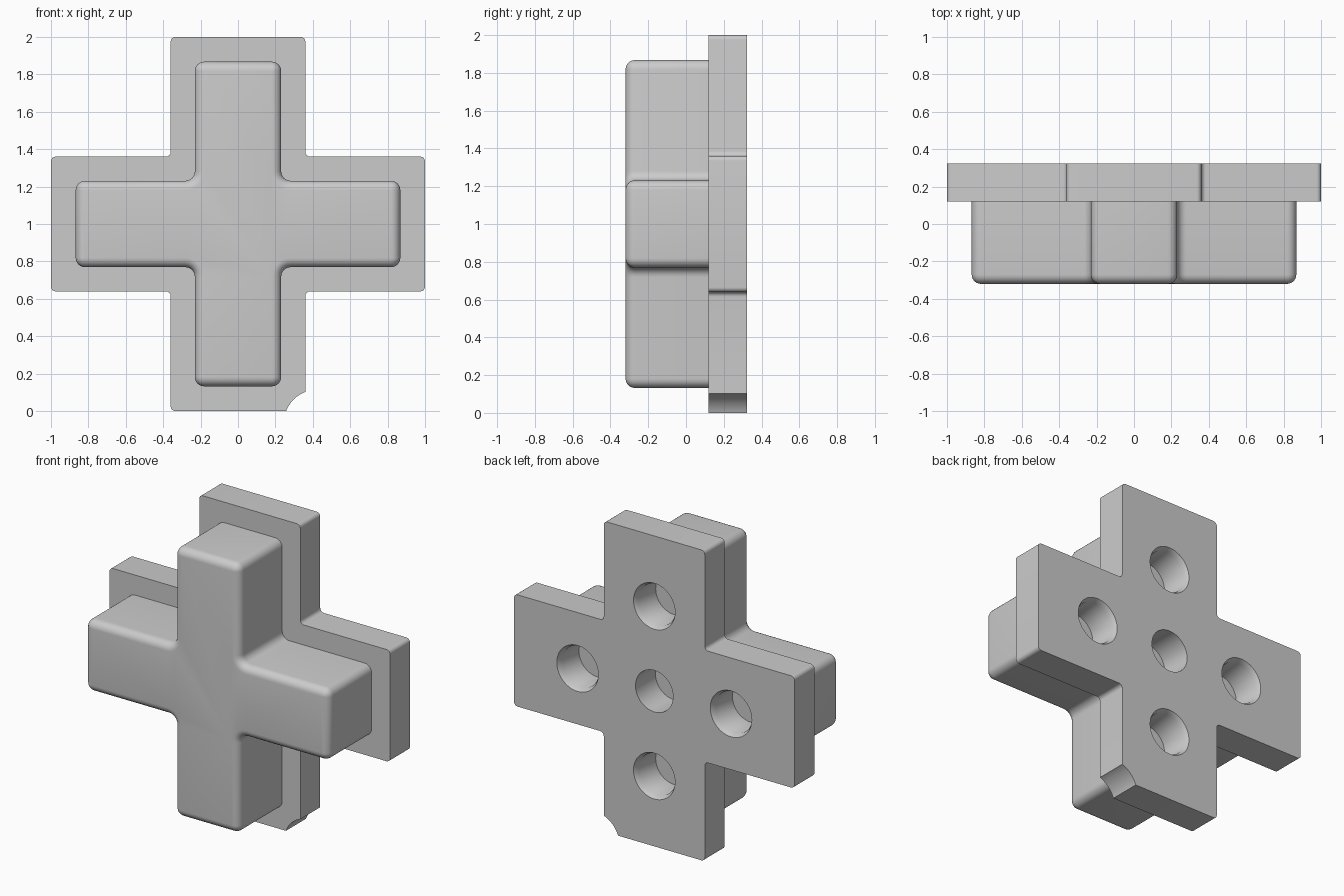
import bpy
import bmesh
from math import sin, cos, pi, radians

cube = bpy.data.objects.get("Cube")
if cube:
    bpy.data.objects.remove(cube, do_unlink=True)

grey = bpy.data.materials.new("light_grey")
grey.use_nodes = True
grey.diffuse_color = (0.6, 0.6, 0.6, 1)
grey.node_tree.nodes["Principled BSDF"].inputs["Base Color"].default_value = (0.6, 0.6, 0.6, 1)

MID = 1.0   # height of the cross centre


def arc(cx, cz, r, start, end, steps=6):
    return [(cx + r * cos(radians(start + (end - start) * i / steps)),
             cz + r * sin(radians(start + (end - start) * i / steps)))
            for i in range(steps + 1)]


def cross(half, length, outer, inner):
    """Outline of a cross with rounded tips and filleted inner corners."""
    arm = arc(length - outer, outer - half, outer, -90, 0)
    arm += arc(length - outer, half - outer, outer, 0, 90)
    arm += arc(half + inner, half + inner, inner, 270, 180)
    points = []
    for _ in range(4):
        points += arm
        arm = [(-z, x) for x, z in arm]
    return points


def loft(name, sections):
    """Solid skinned through (y, outline) sections."""
    bm = bmesh.new()
    rings = [[bm.verts.new((x, y, z + MID)) for x, z in pts] for y, pts in sections]
    for a, b in zip(rings, rings[1:]):
        for i in range(len(a)):
            j = (i + 1) % len(a)
            bm.faces.new((a[i], a[j], b[j], b[i]))
    bm.faces.new(rings[0])
    bm.faces.new(rings[-1])
    bmesh.ops.remove_doubles(bm, verts=bm.verts, dist=0.0002)
    bmesh.ops.recalc_face_normals(bm, faces=bm.faces)
    mesh = bpy.data.meshes.new(name)
    bm.to_mesh(mesh)
    bm.free()
    mesh.materials.append(grey)
    obj = bpy.data.objects.new(name, mesh)
    bpy.context.collection.objects.link(obj)
    return obj


def activate(obj):
    bpy.ops.object.select_all(action='DESELECT')
    obj.select_set(True)
    bpy.context.view_layer.objects.active = obj


def drill(target, x, z, profile):
    """Cut a round hole along y with a (y, radius) profile."""
    cutter = loft("cutter", [(y, arc(x, z, r, 0, 352.5, 47)) for y, r in profile])
    cutter.hide_render = True
    mod = target.modifiers.new("cut", 'BOOLEAN')
    mod.operation = 'DIFFERENCE'
    mod.solver = 'EXACT'
    mod.object = cutter
    activate(target)
    bpy.ops.object.modifier_apply(modifier=mod.name)
    bpy.data.objects.remove(cutter, do_unlink=True)


# Back plate
plate = loft("back_plate", [(y, cross(0.36, 1.0, 0.025, 0.025)) for y in (0.12, 0.323)])

# Central hole and four holes with a chamfered rim
drill(plate, 0, 0, [(0.1, 0.134), (0.35, 0.134)])
for k in range(4):
    drill(plate, 0.547 * cos(k * pi / 2), 0.547 * sin(k * pi / 2),
          [(0.1, 0.132), (0.293, 0.132), (0.353, 0.164)])

# Scooped corner of the lower arm
drill(plate, 0.42, -1.06, [(0.1, 0.173), (0.35, 0.173)])

# Raised front block with rounded front edges
edge = 0.05
sections = [(0.12, cross(0.231, 0.868, edge, edge))]
for i in range(7):
    a = i / 6 * pi / 2
    t = edge * (1 - cos(a))
    sections.append((-0.32 + edge * (1 - sin(a)),
                     cross(0.231 - t, 0.868 - t, edge - t, edge + t)))
block = loft("front_block", sections)

for obj in (plate, block):
    activate(obj)
    bpy.ops.object.shade_smooth_by_angle(angle=radians(30))
